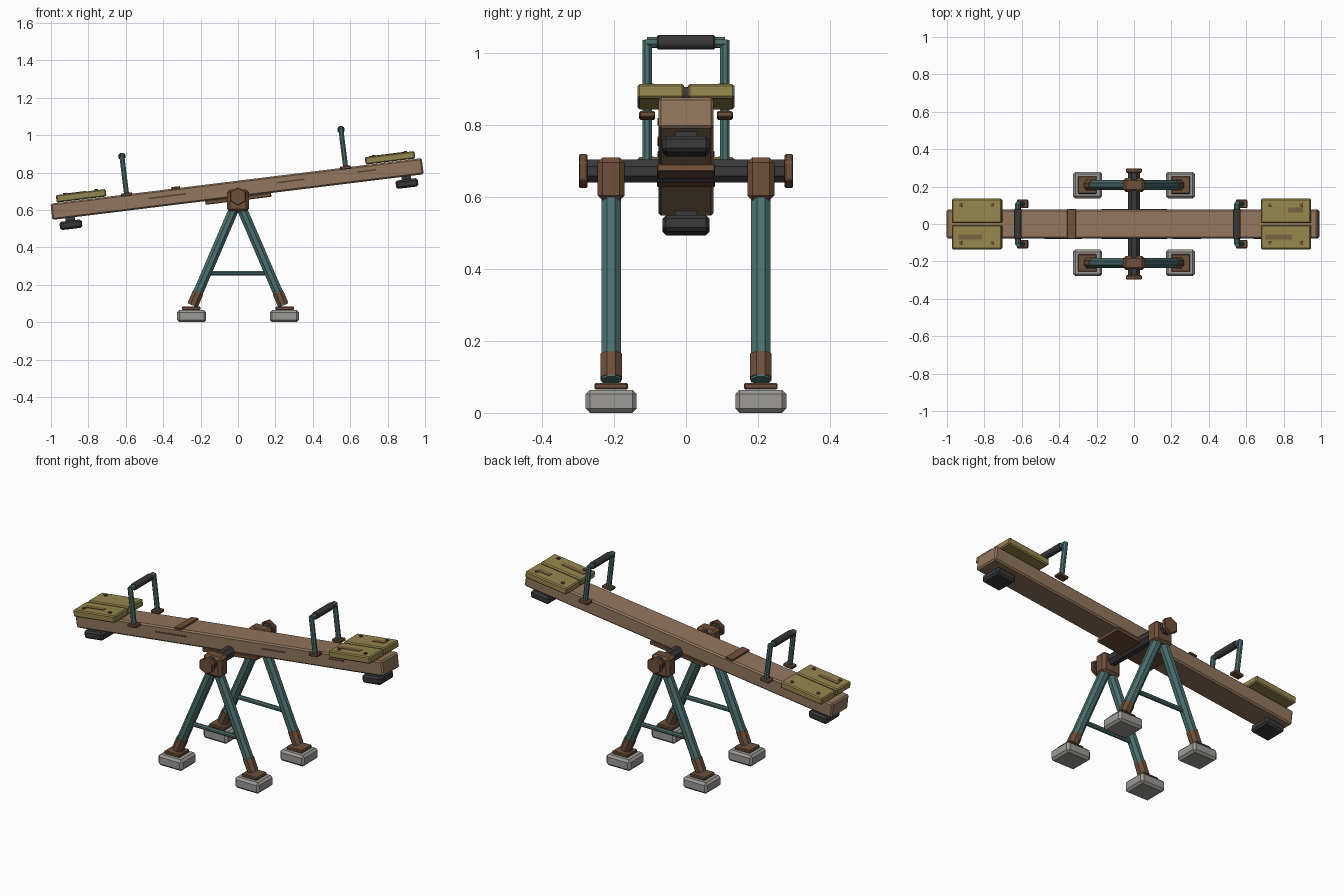
import bpy, bmesh, math
from mathutils import Matrix, Vector

if "Cube" in bpy.data.objects:
    bpy.data.objects.remove(bpy.data.objects["Cube"], do_unlink=True)


def material(name, rgb):
    m = bpy.data.materials.new(name)
    m.use_nodes = True
    m.diffuse_color = (*rgb, 1)
    m.node_tree.nodes["Principled BSDF"].inputs["Base Color"].default_value = (*rgb, 1)
    return m


wood = material("weathered_wood", (0.29, 0.18, 0.11))
teal = material("teal_paint", (0.07, 0.16, 0.155))
rust = material("rusty_brown", (0.16, 0.08, 0.042))
rubber = material("dark_rubber", (0.042, 0.04, 0.042))
olive = material("olive_paint", (0.30, 0.24, 0.075))
concrete = material("concrete", (0.33, 0.32, 0.30))
crack = material("dark_crack", (0.09, 0.053, 0.03))
worn = material("worn_patch", (0.20, 0.12, 0.055))

WORLD = Matrix.Identity(4)
PIVOT_Z = 0.672
TILT = Matrix.Translation((0, 0, PIVOT_Z)) @ Matrix.Rotation(math.radians(-7), 4, 'Y')


def finish(name, bm, mat, frame, bevel):
    if bevel:
        bmesh.ops.bevel(bm, geom=bm.edges[:], offset=bevel, segments=1, affect='EDGES')
    bmesh.ops.recalc_face_normals(bm, faces=bm.faces[:])
    mesh = bpy.data.meshes.new(name)
    bm.to_mesh(mesh)
    bm.free()
    mesh.materials.append(mat)
    obj = bpy.data.objects.new(name, mesh)
    obj.matrix_world = frame
    bpy.context.collection.objects.link(obj)
    return obj


def box(name, center, size, mat, bevel=0.0, frame=WORLD):
    bm = bmesh.new()
    place = Matrix.Translation(center) @ Matrix.Diagonal((*size, 1))
    bmesh.ops.create_cube(bm, size=1, matrix=place)
    return finish(name, bm, mat, frame, bevel)


def rod(name, start, end, radius, mat, frame=WORLD, sides=8, bevel=0.0, spin=22.5):
    a, b = Vector(start), Vector(end)
    turn = (b - a).to_track_quat('Z', 'Y').to_matrix().to_4x4()
    place = Matrix.Translation((a + b) / 2) @ turn @ Matrix.Rotation(math.radians(spin), 4, 'Z')
    bm = bmesh.new()
    bmesh.ops.create_cone(bm, cap_ends=True, segments=sides, radius1=radius, radius2=radius,
                          depth=(b - a).length, matrix=place)
    return finish(name, bm, mat, frame, bevel)


# Support frames, one on each side
rod("axle", (0, -0.29, PIVOT_Z), (0, 0.29, PIVOT_Z), 0.035, rubber)
for s, side in ((-1, "front"), (1, "back")):
    y = 0.208 * s
    box(side + "_axle_housing", (0, y, 0.65), (0.115, 0.075, 0.12), rust, 0.014)
    rod(side + "_axle_nut", (0, 0.274 * s, PIVOT_Z), (0, 0.298 * s, PIVOT_Z), 0.049, rust,
        sides=6, bevel=0.004, spin=0)
    rod(side + "_crossbar", (-0.17, y, 0.262), (0.17, y, 0.262), 0.013, teal)
    for d, end in ((-1, "right"), (1, "left")):
        tag = f"{side}_{end}_"
        top, foot = Vector((0, y, 0.655)), Vector((0.243 * d, y, 0.09))
        rod(tag + "leg", top, foot, 0.029, teal)
        rod(tag + "sleeve", foot.lerp(top, 0.01), foot.lerp(top, 0.125), 0.032, rust)
        box(tag + "foot_plate", (0.25 * d, y, 0.074), (0.1, 0.094, 0.018), rust, 0.004)
        box(tag + "footing", (0.248 * d, y, 0.032), (0.156, 0.142, 0.064), concrete, 0.012)

# Tilted plank with its fittings
box("plank", (0, 0, 0.0405), (2.0, 0.154, 0.087), wood, 0.008, TILT)
box("pivot_plate", (0, 0, -0.012), (0.355, 0.162, 0.022), rust, 0.003, TILT)
box("repair_strap", (-0.325, 0, 0.087), (0.048, 0.158, 0.012), rust, 0.002, TILT)
for x, z, length in ((-0.375, 0.048, 0.2), (0.29, 0.048, 0.15), (0.70, 0.052, 0.1)):
    box("plank_crack", (x, -0.077, z), (length, 0.004, 0.008), crack, 0, TILT)

# Seats, handles and bumpers at both ends
for d, end in ((-1, "right"), (1, "left")):
    seat_x, handle_x = 0.832 * d, 0.59 * d
    for s in (-1, 1):
        box(end + "_seat_board", (seat_x, 0.07 * s, 0.106), (0.268, 0.13, 0.04), olive, 0.006, TILT)
        for k in (-1, 1):
            bolt = Vector((seat_x + 0.085 * k, 0.1 * s, 0.122))
            rod(end + "_seat_bolt", bolt, bolt + Vector((0, 0, 0.01)), 0.01, rust, TILT)
        y = 0.108 * s
        rod(end + "_handle_post", (handle_x, y, 0.08), (handle_x, y, 0.294), 0.0145, teal, TILT)
        box(end + "_handle_plate", (handle_x, y, 0.083), (0.06, 0.045, 0.018), rust, 0.004, TILT)
    rod(end + "_handle_bar", (handle_x, -0.108, 0.288), (handle_x, 0.108, 0.288), 0.016, teal, TILT)
    rod(end + "_grip", (handle_x, -0.08, 0.288), (handle_x, 0.08, 0.288), 0.021, rubber, TILT,
        bevel=0.003)
    box(end + "_bumper", (0.905 * d, 0, -0.041), (0.12, 0.13, 0.045), rubber, 0.01, TILT)
    box(end + "_bumper_mount", (0.905 * d, 0, -0.011), (0.05, 0.06, 0.02), rubber, 0, TILT)

# Worn patches on the seats
for x, y, length in ((-0.866, -0.07, 0.125), (0.885, 0.075, 0.08), (0.795, -0.07, 0.145)):
    box("seat_worn_patch", (x, y, 0.126), (length, 0.027, 0.005), worn, 0, TILT)
